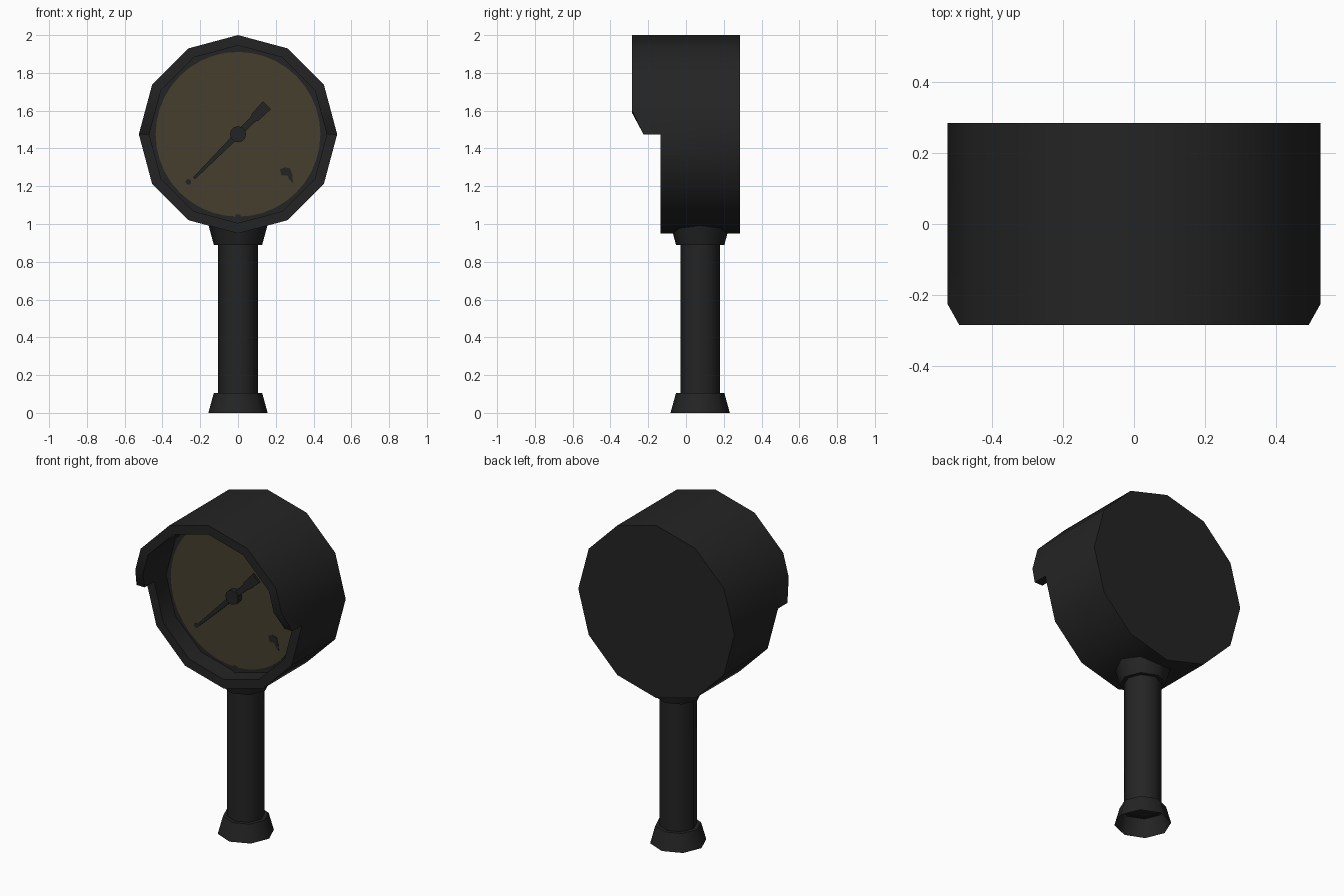
import bpy, bmesh, math

if "Cube" in bpy.data.objects:
    bpy.data.objects.remove(bpy.data.objects["Cube"])

CZ = 1.475            # height of the gauge centre
R_OUT, R_IN = 0.525, 0.47
BACK, RIM, FLOOR = 0.285, -0.135, -0.02
POST_Y = 0.075


def material(name, rgb):
    m = bpy.data.materials.new(name)
    m.diffuse_color = (*rgb, 1)
    m.use_nodes = True
    m.node_tree.nodes["Principled BSDF"].inputs["Base Color"].default_value = m.diffuse_color
    return m


BLACK = material("dark_grey", (0.0175, 0.0175, 0.0175))
TAN = material("dial_brown", (0.062, 0.049, 0.027))


def finish(name, bm, mat, smooth=None):
    bmesh.ops.remove_doubles(bm, verts=bm.verts, dist=1e-4)
    bmesh.ops.recalc_face_normals(bm, faces=bm.faces)
    me = bpy.data.meshes.new(name)
    bm.to_mesh(me)
    bm.free()
    ob = bpy.data.objects.new(name, me)
    bpy.context.collection.objects.link(ob)
    me.materials.append(mat)
    if smooth:
        bpy.ops.object.select_all(action='DESELECT')
        ob.select_set(True)
        bpy.context.view_layer.objects.active = ob
        bpy.ops.object.shade_smooth_by_angle(angle=math.radians(smooth))
    return ob


def face(bm, pts):
    bm.faces.new([bm.verts.new(p) for p in pts])


def plate(name, pts, y0, y1, mat):
    """Prism from an x/z outline, between two depths."""
    bm = bmesh.new()
    n = len(pts)
    face(bm, [(x, y0, z) for x, z in pts])
    face(bm, [(x, y1, z) for x, z in pts])
    for i in range(n):
        (xa, za), (xb, zb) = pts[i], pts[(i + 1) % n]
        face(bm, [(xa, y0, za), (xb, y0, zb), (xb, y1, zb), (xa, y1, za)])
    return finish(name, bm, mat)


def disc(r, n):
    return [(r * math.cos(2 * math.pi * i / n), CZ + r * math.sin(2 * math.pi * i / n)) for i in range(n)]


def post_part(name, rings, cap):
    """Eight-sided upright part from (radius, height) rings, optionally capped on the last ring."""
    bm = bmesh.new()
    loops = [[(r * math.cos(k * math.pi / 4), POST_Y + r * math.sin(k * math.pi / 4), z)
              for k in range(8)] for r, z in rings]
    for a, b in zip(loops, loops[1:]):
        for k in range(8):
            j = (k + 1) % 8
            face(bm, [a[k], a[j], b[j], b[k]])
    if cap:
        face(bm, loops[-1])
    return finish(name, bm, BLACK, 50)


# Housing: twelve-sided drum, with the upper half drawn forward as a hood
unit = [(math.cos(k * math.pi / 6), math.sin(k * math.pi / 6)) for k in range(12)]
t = 0.476
cut = (1 + t * (unit[1][0] - 1), t * unit[1][1])     # where the hood corner slants
per = [unit[0], cut] + unit[1:6] + [(-cut[0], cut[1])] + unit[6:]
hood = [-0.225] + [-0.285] * 7 + [-0.225]            # hood depth for the upper points
n = len(per)


def pt(i, r, y):
    x, z = per[i % n]
    return (x * r, y, CZ + z * r)


bm = bmesh.new()
for i in range(n):
    upper = i < 8
    ya, yb = (hood[i], hood[i + 1]) if upper else (RIM, RIM)
    # outer wall, front rim and inner wall
    if upper:
        face(bm, [pt(i, R_OUT, BACK), pt(i + 1, R_OUT, BACK), pt(i + 1, R_OUT, RIM), pt(i, R_OUT, RIM)])
        face(bm, [pt(i, R_OUT, RIM), pt(i + 1, R_OUT, RIM), pt(i + 1, R_OUT, yb), pt(i, R_OUT, ya)])
        face(bm, [pt(i, R_IN, RIM), pt(i + 1, R_IN, RIM), pt(i + 1, R_IN, yb), pt(i, R_IN, ya)])
        face(bm, [pt(i, R_IN, FLOOR), pt(i + 1, R_IN, FLOOR), pt(i + 1, R_IN, RIM), pt(i, R_IN, RIM)])
    else:
        face(bm, [pt(i, R_OUT, BACK), pt(i + 1, R_OUT, BACK), pt(i + 1, R_OUT, RIM), pt(i, R_OUT, RIM)])
        face(bm, [pt(i, R_IN, FLOOR), pt(i + 1, R_IN, FLOOR), pt(i + 1, R_IN, RIM), pt(i, R_IN, RIM)])
    face(bm, [pt(i, R_OUT, ya), pt(i + 1, R_OUT, yb), pt(i + 1, R_IN, yb), pt(i, R_IN, ya)])
for i in (0, 8):      # lower ends of the hood
    face(bm, [pt(i, R_OUT, RIM), pt(i, R_IN, RIM), pt(i, R_IN, hood[i]), pt(i, R_OUT, hood[i])])
face(bm, [pt(i, R_OUT, BACK) for i in range(n)])
face(bm, [pt(i, R_IN, FLOOR) for i in range(n)])
finish("housing", bm, BLACK, 40)

# Dial and its printed marks
plate("dial", disc(0.436, 40), FLOOR + 0.002, FLOOR - 0.004, TAN)
hook = [(0.222, 1.29), (0.25, 1.3), (0.277, 1.294), (0.287, 1.262), (0.293, 1.214),
        (0.27, 1.236), (0.262, 1.256), (0.23, 1.256)]
plate("dial_hook_mark", hook, FLOOR - 0.003, FLOOR - 0.006, BLACK)
dot = [(x * 0.015 - 0.263, z * 0.015 + 1.223) for x, z in unit]
plate("dial_dot_mark", dot, FLOOR - 0.003, FLOOR - 0.006, BLACK)

# Needle lying on the diagonal, and its hub
half = [(-0.33, 0.007), (0.0, 0.016), (0.12, 0.018), (0.125, 0.025), (0.217, 0.03)]
outline = half + [(u, -v) for u, v in reversed(half)]
s = math.sqrt(0.5)
plate("needle", [((u - v) * s, CZ + (u + v) * s) for u, v in outline], -0.035, -0.048, BLACK)
plate("needle_hub", disc(0.043, 12), FLOOR, -0.06, BLACK)

# Post with flared collars at both ends
post_part("post", [(0.105, 0.1), (0.105, 1.05)], False)
post_part("base_collar", [(0.157, 0.0), (0.128, 0.105)], True)
post_part("top_collar", [(0.158, 1.0), (0.128, 0.89)], True)
